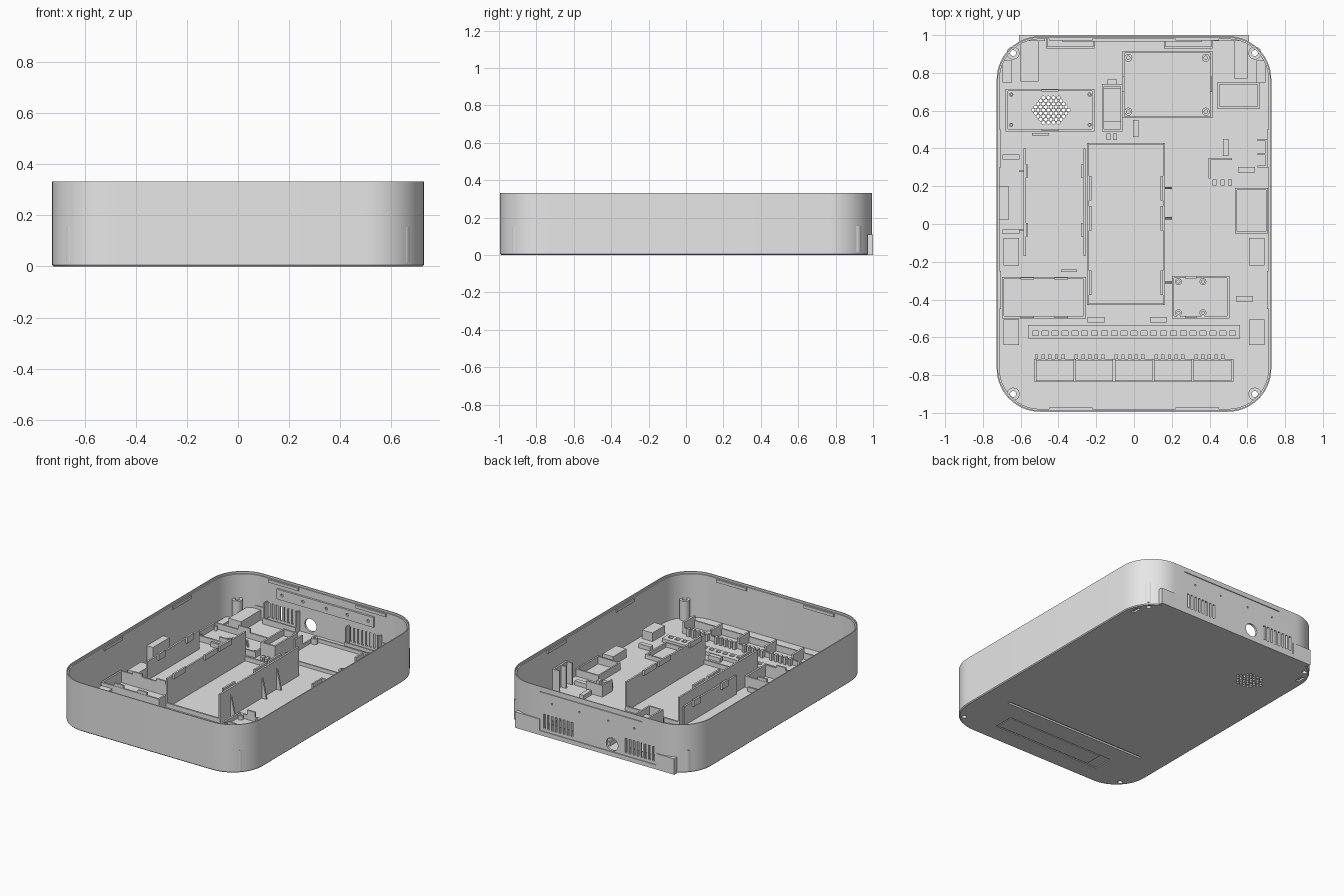
import bpy, bmesh, math
from mathutils import Matrix, Vector

if "Cube" in bpy.data.objects:
    bpy.data.objects.remove(bpy.data.objects["Cube"])

GREY = bpy.data.materials.new("light_grey")
GREY.diffuse_color = (0.8, 0.8, 0.8, 1)
GREY.use_nodes = True
GREY.node_tree.nodes["Principled BSDF"].inputs["Base Color"].default_value = GREY.diffuse_color
FLOOR = 0.02


def finish(name, bm):
    bmesh.ops.recalc_face_normals(bm, faces=bm.faces[:])
    me = bpy.data.meshes.new(name)
    bm.to_mesh(me)
    bm.free()
    me.materials.append(GREY)
    ob = bpy.data.objects.new(name, me)
    bpy.context.collection.objects.link(ob)
    return ob


def add_box(bm, x0, x1, y0, y1, z0, z1):
    size = (x1 - x0, y1 - y0, z1 - z0)
    mid = ((x0 + x1) / 2, (y0 + y1) / 2, (z0 + z1) / 2)
    bmesh.ops.create_cube(bm, size=1, matrix=Matrix.Translation(mid) @ Matrix.Diagonal((*size, 1)))


def add_cyl(bm, x, y, z, r, h, sides=16, along_y=False):
    m = Matrix.Translation((x, y, z))
    if along_y:
        m = m @ Matrix.Rotation(math.pi / 2, 4, 'X')
    bmesh.ops.create_cone(bm, cap_ends=True, segments=sides, radius1=r, radius2=r, depth=h, matrix=m)


def boxes(name, items):
    bm = bmesh.new()
    for it in items:
        add_box(bm, *it)
    return finish(name, bm)


def frame(x0, x1, y0, y1, top, t=0.012):
    """Four upright walls around a rectangle."""
    z = FLOOR - 0.004
    return [(x0, x1, y0, y0 + t, z, top), (x0, x1, y1 - t, y1, z, top),
            (x0, x0 + t, y0 + t, y1 - t, z, top), (x1 - t, x1, y0 + t, y1 - t, z, top)]


def standoffs(name, points, r, hole, top):
    """Hollow round posts made from a lathed ring."""
    bm = bmesh.new()
    n = 20
    prof = [(hole, FLOOR - 0.004), (r, FLOOR - 0.004), (r, top), (hole, top)]
    for x, y in points:
        rings = [[bm.verts.new((x + a * math.cos(2 * math.pi * i / n), y + a * math.sin(2 * math.pi * i / n), z))
                  for i in range(n)] for a, z in prof]
        for k in range(4):
            a, b = rings[k], rings[(k + 1) % 4]
            for i in range(n):
                bm.faces.new((a[i], a[(i + 1) % n], b[(i + 1) % n], b[i]))
    smooth(finish(name, bm))


def smooth(ob):
    bpy.ops.object.select_all(action='DESELECT')
    ob.select_set(True)
    bpy.context.view_layer.objects.active = ob
    bpy.ops.object.shade_smooth_by_angle(angle=math.radians(30))


def cut(ob, bm):
    cutter = finish("cutter", bm)
    cutter.hide_render = True
    mod = ob.modifiers.new("cut", 'BOOLEAN')
    mod.operation, mod.solver, mod.object = 'DIFFERENCE', 'EXACT', cutter
    bpy.context.view_layer.objects.active = ob
    bpy.ops.object.modifier_apply(modifier="cut")
    bpy.data.objects.remove(cutter)


# Case: rounded rectangle rings swept through a wall section with a stepped rim
def ring(bm, inset, z, hx=0.727, hy=0.994, rad=0.23, n=14):
    vs = []
    for q, (sx, sy) in enumerate([(1, 1), (-1, 1), (-1, -1), (1, -1)]):
        for i in range(n + 1):
            a = math.pi / 2 * (q + i / n)
            vs.append(bm.verts.new((sx * (hx - rad) + (rad - inset) * math.cos(a),
                                    sy * (hy - rad) + (rad - inset) * math.sin(a), z)))
    return vs


bm = bmesh.new()
section = [(0.006, 0), (0, 0.006), (0, 0.333), (0.007, 0.333), (0.007, 0.32), (0.015, 0.32), (0.015, FLOOR)]
rings = [ring(bm, *s) for s in section]
for a, b in zip(rings, rings[1:]):
    for i in range(len(a)):
        j = (i + 1) % len(a)
        bm.faces.new((a[i], a[j], b[j], b[i]))
bm.faces.new(rings[0])
bm.faces.new(rings[-1])
case = finish("case", bm)

# Openings in the case
SCREWS = [(sx * 0.64, y) for sx in (-1, 1) for y in (0.905, -0.9)]
bm = bmesh.new()
for x0 in (-0.455, 0.17):                                   # rear vents
    for i in range(8):
        x = x0 + i * 0.03
        add_box(bm, x, x + 0.015, 0.95, 1.05, 0.05, 0.15)
add_cyl(bm, -0.13, 1.0, 0.08, 0.045, 0.1, 24, True)         # cable hole
for x in (-0.3, -0.1, 0.12, 0.33):                          # rear pin holes
    add_cyl(bm, x, 1.0, 0.235, 0.006, 0.1, 8, True)
add_box(bm, -0.36, 0.42, 0.988, 1.05, 0.296, 0.301)         # rear seam
for row in range(-4, 5):                                    # speaker grille
    count = 8 - abs(row) // 2 * 2 - (row % 2)
    for i in range(count):
        add_cyl(bm, -0.44 + (i - (count - 1) / 2) * 0.027, 0.603 + row * 0.0165, 0.01, 0.0095, 0.06, 6)
for x, y in SCREWS:
    add_cyl(bm, x, y, 0.01, 0.016, 0.06, 16)
for s in (-1, 1):
    add_box(bm, s * 0.675 - 0.012, s * 0.675 + 0.012, 0.79, 0.85, -0.02, 0.012)
add_box(bm, -0.54, 0.54, -0.59, -0.572, -0.02, 0.012)       # underside light slot
add_box(bm, -0.41, 0.41, -0.86, -0.72, -0.02, 0.006)        # underside label pocket
cut(case, bm)
smooth(case)
boxes("label_plate", [(-0.33, 0.402, -0.852, -0.728, 0.001, 0.007)])

# Flat rear foot plate, in three pieces clear of the openings
boxes("rear_plate", [(-0.61, -0.47, 0.97, 1.0, 0, 0.11), (-0.47, 0.42, 0.984, 1.0, 0, 0.03),
                     (0.42, 0.61, 0.97, 1.0, 0, 0.11)])

# Screw posts
standoffs("corner_posts", SCREWS, 0.034, 0.016, 0.155)

# Battery cage: two tall walls, low ends, clips and ribs
z = FLOOR - 0.004
cage = [(-0.25, -0.238, -0.43, 0.43, z, 0.22), (0.153, 0.165, -0.43, 0.43, z, 0.22),
        (-0.238, 0.153, 0.418, 0.43, z, 0.05), (-0.238, 0.153, -0.43, -0.418, z, 0.05)]
for y in (-0.31, 0.03, 0.19):
    for x in (-0.238, 0.14):
        cage.append((x, x + 0.013, y - 0.065, y + 0.065, 0.2, 0.235))
boxes("battery_cage", cage)
bm = bmesh.new()
for y in (-0.31, 0.03, 0.19):                               # triangular ribs
    p = [bm.verts.new((x, y + d, zz)) for d in (-0.006, 0.006)
         for x, zz in ((0.163, z), (0.2, z), (0.163, 0.19))]
    bm.faces.new(p[:3])
    bm.faces.new(p[3:])
    for i in range(3):
        j = (i + 1) % 3
        bm.faces.new((p[i], p[j], p[j + 3], p[i + 3]))
finish("cage_ribs", bm)

# Side board rails
rails = [(-0.585, -0.573, -0.17, 0.4, z, 0.15), (-0.268, -0.256, -0.17, 0.4, z, 0.15)]
for y in (-0.03, 0.28):
    rails += [(-0.573, -0.56, y - 0.035, y + 0.035, 0.12, 0.165),
              (-0.281, -0.268, y - 0.035, y + 0.035, 0.12, 0.165),
              (-0.61, -0.585, y - 0.004, y + 0.004, z, 0.12)]
boxes("side_rails", rails)

# Compartments
boxes("speaker_frame", frame(-0.68, -0.21, 0.49, 0.715, 0.06)
      + [(-0.49, -0.4, y, y + 0.012, 0.05, 0.09) for y in (0.492, 0.701)])
standoffs("speaker_posts", [(x, y) for x in (-0.65, -0.235) for y in (0.525, 0.685)], 0.011, 0.005, 0.05)
boxes("left_tray", frame(-0.7, -0.255, -0.5, -0.28, 0.1)
      + [(x, x + 0.07, y, y + 0.012, 0.09, 0.12) for x in (-0.6, -0.42) for y in (-0.498, -0.294)])
boxes("board_frame", frame(-0.06, 0.415, 0.56, 0.915, 0.045, 0.01)
      + [(x, x + 0.012, 0.7, 0.78, z, 0.11) for x in (-0.062, 0.402)])
standoffs("board_posts", [(x, y) for x in (-0.03, 0.38) for y in (0.595, 0.88)], 0.021, 0.009, 0.06)
boxes("right_tray", frame(0.2, 0.505, -0.5, -0.275, 0.05)
      + [(0.27, 0.33, y, y + 0.012, z, 0.085) for y in (-0.498, -0.288)])
standoffs("right_tray_posts", [(x, y) for x in (0.235, 0.365) for y in (-0.47, -0.305)], 0.018, 0.008, 0.05)
boxes("rear_right_box", frame(0.44, 0.665, 0.61, 0.75, 0.09))
boxes("card_box", frame(0.535, 0.71, -0.05, 0.19, 0.07, 0.01))
boxes("relay_holder", frame(-0.17, -0.06, 0.49, 0.74, 0.14)
      + [(-0.158, -0.072, 0.54, 0.72, z, 0.1), (-0.14, -0.09, 0.74, 0.765, z, 0.08),
         (-0.145, -0.125, 0.445, 0.48, z, 0.06), (-0.11, -0.09, 0.445, 0.48, z, 0.06)])
boxes("sensor_holder", [(0.395, 0.405, 0.24, 0.35, z, 0.1), (0.395, 0.52, 0.34, 0.35, z, 0.1)]
      + [(x, x + 0.022, 0.205, 0.235, z, 0.06) for x in (0.415, 0.457, 0.497)])
boxes("right_connector", [(0.695, 0.707, 0.3, 0.45, z, 0.17)]
      + [(0.655, 0.697, y, y + 0.01, z, 0.17) for y in (0.3, 0.365, 0.44)])

# Solid blocks along the sides
blocks = [(-0.714, -0.665, 0.02, 0.2, z, 0.15)]
for s in (-1, 1):
    for x0, x1, y0, y1, top in [(0.61, 0.69, -0.22, -0.075, 0.08), (0.61, 0.69, -0.64, -0.505, 0.08)]:
        a, b = sorted((s * x0, s * x1))
        blocks.append((a, b, y0, y1, z, top))
    a, b = sorted((s * 0.645, s * 0.695))
    blocks.append((a, b, 0.75, 0.865, z, 0.035))
blocks += [(-0.6, -0.505, 0.755, 0.98, z, 0.09), (0.53, 0.6, 0.77, 0.97, z, 0.035)]
boxes("side_blocks", blocks)

# Small cable clips on the floor
clips = [(-0.495, 0.475, 0.09, 0.014), (-0.65, 0.355, 0.09, 0.028), (-0.65, -0.04, 0.09, 0.024),
         (-0.345, -0.247, 0.085, 0.012), (-0.2, -0.507, 0.09, 0.03), (0.13, -0.507, 0.09, 0.03),
         (0.585, -0.395, 0.09, 0.03), (0.595, 0.288, 0.09, 0.03), (0.485, 0.405, 0.03, 0.09),
         (0.01, 0.505, 0.03, 0.09)]
boxes("cable_clips", [(x - w / 2, x + w / 2, y - d / 2, y + d / 2, z, 0.05) for x, y, w, d in clips])

# Light bar with a row of windows
bar = boxes("light_bar", [(-0.56, 0.56, -0.605, -0.535, z, 0.045)])
bm = bmesh.new()
for i in range(21):
    x = (i - 10) * 0.0522
    add_box(bm, x - 0.016, x + 0.016, -0.59, -0.567, 0.024, 0.1)
cut(bar, bm)

# Terminal row: back wall, dividers and comb teeth on a raised pad
row = [(-0.41, 0.41, -0.86, -0.61, z, 0.026), (-0.53, 0.525, -0.835, -0.825, z, 0.07),
       (-0.53, 0.525, -0.725, -0.715, z, 0.06)]
for i in range(6):
    x = -0.53 + i * 0.2086
    row.append((x, x + 0.014, -0.835, -0.715, z, 0.1))
for i in range(30):
    x = -0.525 + i * 0.0352
    if i % 6 != 5:
        row.append((x, x + 0.018, -0.715, -0.69, z, 0.075))
boxes("terminal_row", row)

# Rear vent ducts, inner rear strip and rim clips
duct = []
for x0, x1 in ((-0.465, -0.21), (0.16, 0.415)):
    duct += [(x0, x1, 0.93, 0.94, z, 0.06), (x0, x0 + 0.008, 0.94, 0.982, z, 0.16),
             (x1 - 0.008, x1, 0.94, 0.982, z, 0.16)]
boxes("vent_ducts", duct)
strip = boxes("rear_strip", [(-0.38, 0.36, 0.966, 0.981, 0.2, 0.27)])
bm = bmesh.new()
for x in (-0.34, -0.18, 0.0, 0.16, 0.32):
    add_cyl(bm, x, 0.966, 0.235, 0.01, 0.02, 12, True)
cut(strip, bm)
rim = []
for x0, x1 in ((-0.45, -0.22), (0.22, 0.45)):
    for y in (-0.981, 0.971):
        rim.append((x0, x1, y, y + 0.01, 0.295, 0.315))
for x in (-0.714, 0.704):
    for y in (-0.45, 0.3):
        rim.append((x, x + 0.01, y, y + 0.2, 0.295, 0.315))
boxes("rim_clips", rim)
